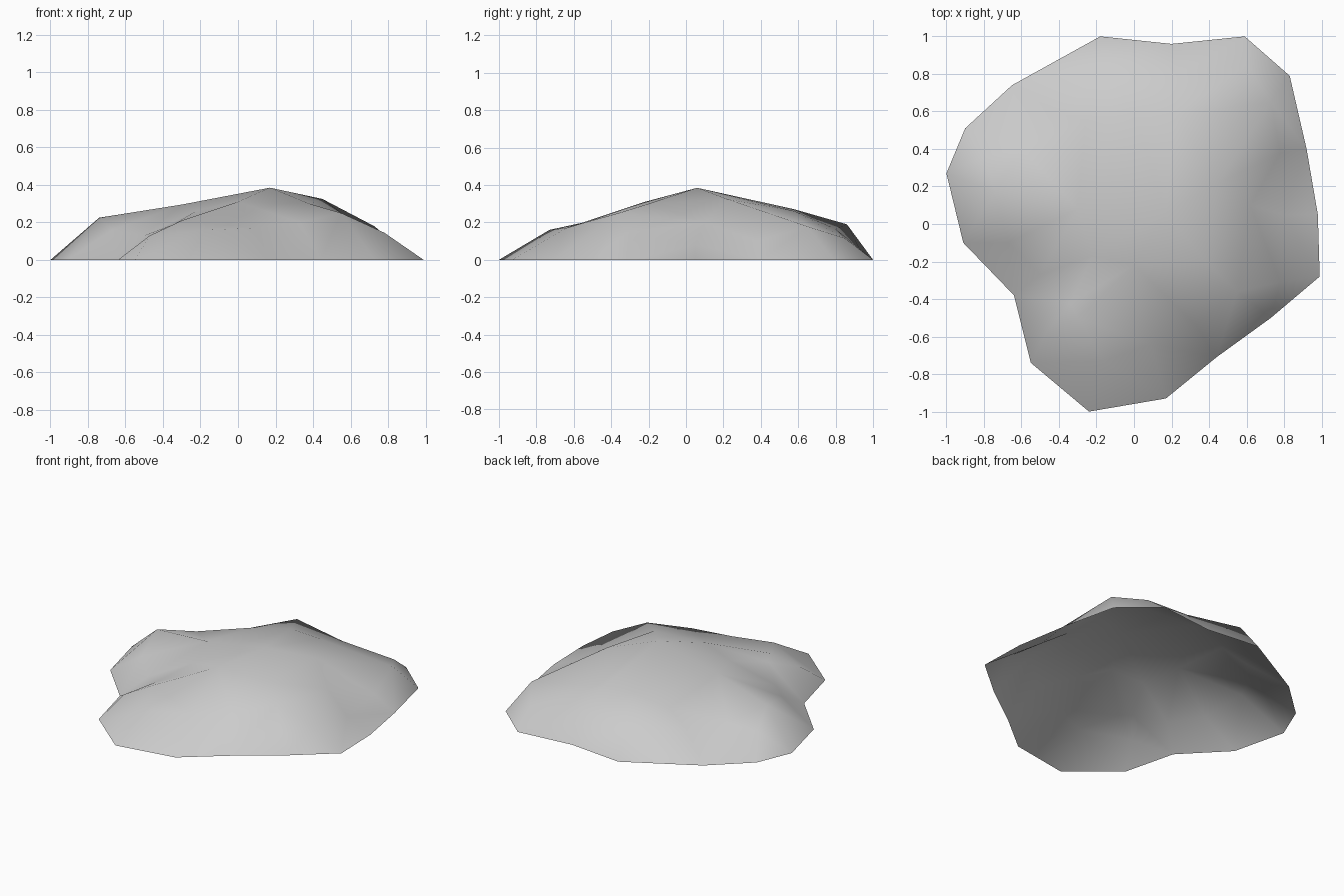
import bpy
import bmesh
from mathutils import Vector
from mathutils.geometry import delaunay_2d_cdt

cube = bpy.data.objects.get("Cube")
if cube:
    bpy.data.objects.remove(cube, do_unlink=True)

# Ground outline of the mound
rim = [(-.18, 1), (.2, .96), (.59, 1), (.83, .79), (.92, .4), (.98, .05),
       (.99, -.28), (.73, -.5), (.44, -.71), (.17, -.93), (-.24, -1),
       (-.55, -.74), (-.64, -.38), (-.91, -.1), (-1, .27), (-.9, .51),
       (-.65, .74)]

# Crest lines running down from the peak
peak = (.17, .06, .385)
ridges = {
    "back_right": [(.45, .22, .325), (.73, .65, .178)],
    "front_right": [(.38, -.2, .3), (.55, -.36, .25)],
    "front_left": [(-.22, -.17, .263), (-.34, -.42, .19), (-.47, -.58, .13)],
    "left": [(-.3, .08, .295), (-.74, .17, .225)],
    "back": [(0, .58, .27), (-.15, .86, .19)],
}

# Shoulders and hollows between the crests
slopes = {
    "front": [(.33, -.54, .2), (.09, -.64, .17), (-.16, -.73, .16),
              (-.3, -.5, .21), (0, -.22, .31), (.78, -.31, .145)],
    "right": [(.62, .1, .2), (.8, .05, .08), (.78, .38, .1)],
    "back": [(.6, .85, .115), (.24, .8, .165), (.22, .58, .26)],
    "back_left": [(-.26, .55, .22), (-.42, .6, .14), (-.6, .4, .16),
                  (-.8, .36, .13)],
    "left": [(-.67, -.1, .16), (-.5, -.27, .13)],
}

# Gather the points and force an edge along every crest
points = [(x, y, 0) for x, y in rim]
border = list(range(len(rim)))
top = len(points)
points.append(peak)
crests = []
for ridge in ridges.values():
    previous = top
    for point in ridge:
        crests.append((previous, len(points)))
        previous = len(points)
        points.append(point)
for group in slopes.values():
    points.extend(group)

flat = [Vector((x, y)) for x, y, z in points]
result = delaunay_2d_cdt(flat, crests, [border[::-1]], 1, 1e-5)
corners, faces, origins = result[0], result[2], result[3]

# Lift the flat triangulation into an open shell
bm = bmesh.new()
verts = [bm.verts.new((co.x, co.y, points[source[0]][2]))
         for co, source in zip(corners, origins)]
for face in faces:
    bm.faces.new([verts[i] for i in face])
bmesh.ops.recalc_face_normals(bm, faces=bm.faces)
if sum(face.normal.z for face in bm.faces) < 0:
    bmesh.ops.reverse_faces(bm, faces=bm.faces)
for face in bm.faces:
    face.smooth = True

mesh = bpy.data.meshes.new("rock_mound")
bm.to_mesh(mesh)
bm.free()
mound = bpy.data.objects.new("rock_mound", mesh)
bpy.context.collection.objects.link(mound)

# Plain stone colour
stone = bpy.data.materials.new("stone_grey")
stone.use_nodes = True
colour = (.6, .6, .6, 1)
stone.diffuse_color = colour
stone.node_tree.nodes["Principled BSDF"].inputs["Base Color"].default_value = colour
mesh.materials.append(stone)
